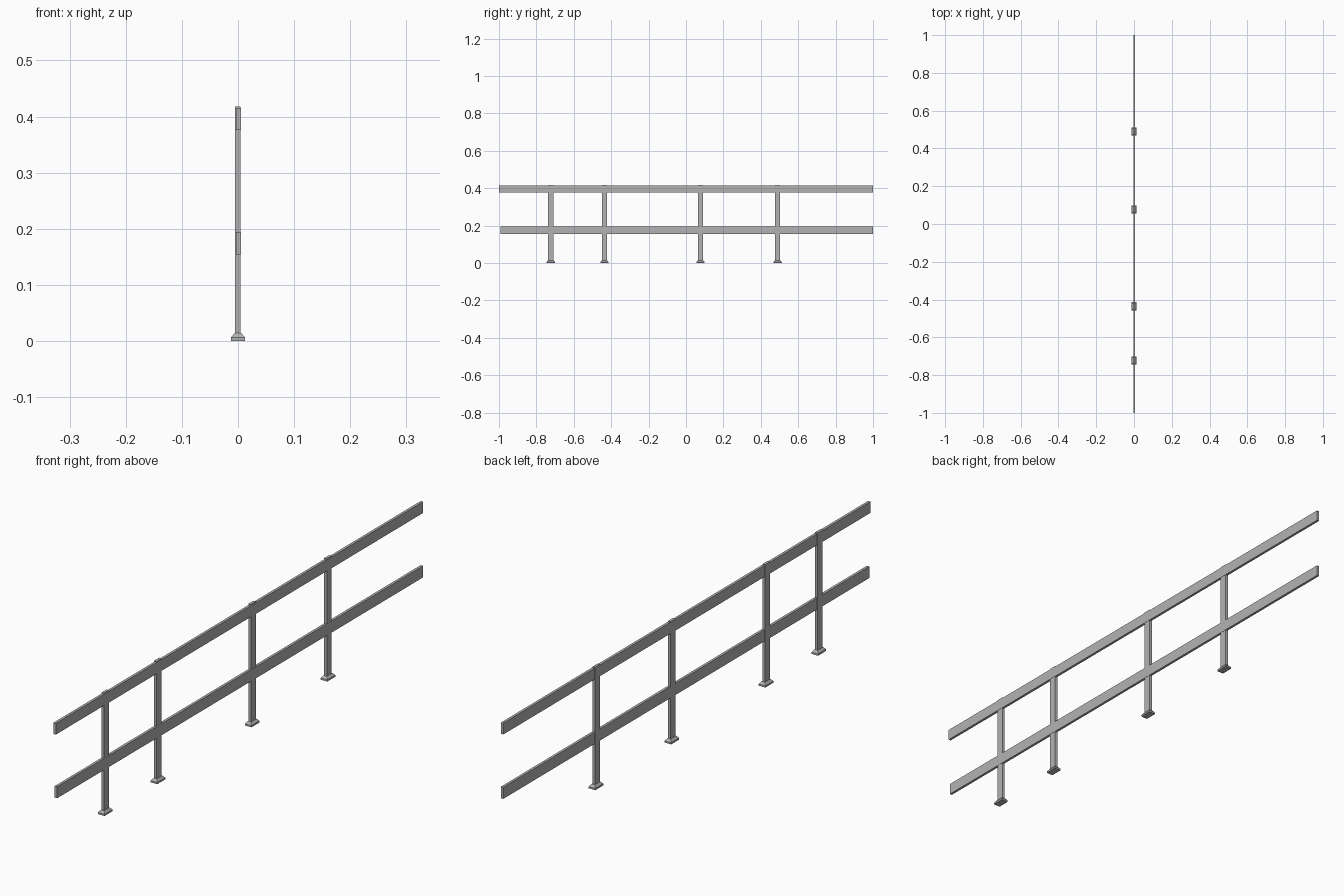
import bpy, bmesh

if "Cube" in bpy.data.objects:
    bpy.data.objects.remove(bpy.data.objects["Cube"])

# One flat metal colour
metal = bpy.data.materials.new("grey metal")
metal.diffuse_color = (0.45, 0.45, 0.45, 1)
metal.use_nodes = True
metal.node_tree.nodes["Principled BSDF"].inputs["Base Color"].default_value = metal.diffuse_color


def loft(name, sections):
    """Closed solid through rectangles (x0, x1, y0, y1, z), bottom to top."""
    bm = bmesh.new()
    rings = []
    for x0, x1, y0, y1, z in sections:
        rings.append([bm.verts.new((x, y, z)) for x, y in
                      ((x0, y0), (x1, y0), (x1, y1), (x0, y1))])
    for a, b in zip(rings, rings[1:]):
        for i in range(4):
            j = (i + 1) % 4
            bm.faces.new((a[i], a[j], b[j], b[i]))
    bm.faces.new(rings[0][::-1])
    bm.faces.new(rings[-1])
    bmesh.ops.recalc_face_normals(bm, faces=bm.faces)
    mesh = bpy.data.meshes.new(name)
    bm.to_mesh(mesh)
    bm.free()
    mesh.materials.append(metal)
    obj = bpy.data.objects.new(name, mesh)
    bpy.context.collection.objects.link(obj)
    return obj


# Two long rails, set slightly towards the +x side of the posts
for name, start, bottom, top in (("upper_rail", -1.0, 0.376, 0.415),
                                 ("lower_rail", -0.993, 0.154, 0.194)):
    loft(name, [(-0.0035, 0.0055, start, 1.0, z) for z in (bottom, top)])

# Unevenly spaced posts, each on a tapered foot plate
for n, y in enumerate((-0.723, -0.436, 0.077, 0.490), 1):
    loft(f"post_{n}", [(-0.005, 0.0048, y - 0.0135, y + 0.0135, z)
                       for z in (0.01, 0.418)])
    loft(f"foot_{n}", [(-hx, hx, y - hy, y + hy, z) for hx, hy, z in
                       ((0.0127, 0.022, 0.0), (0.0127, 0.022, 0.006),
                        (0.006, 0.015, 0.014))])
